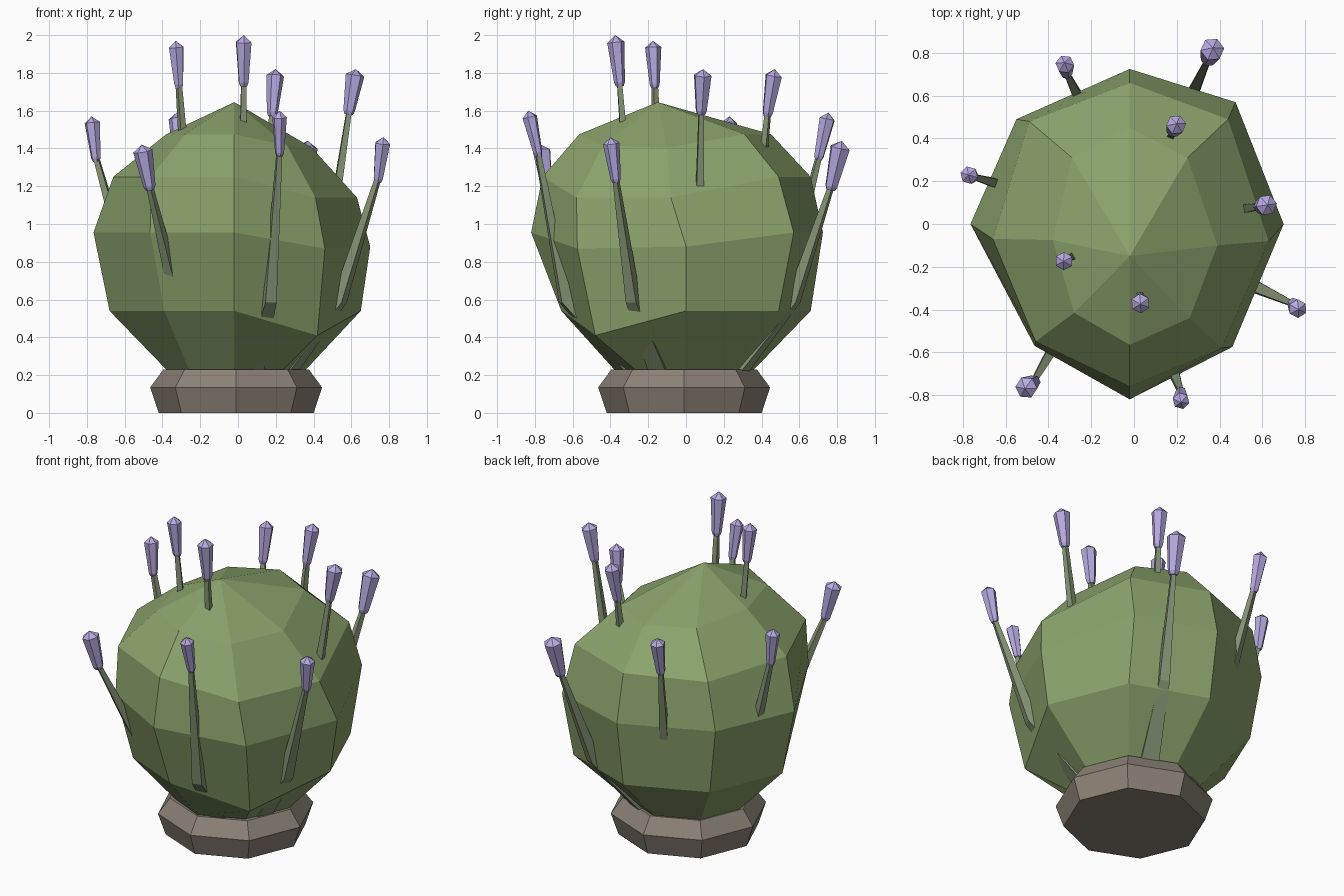
import bpy, math
from mathutils import Vector

if "Cube" in bpy.data.objects:
    bpy.data.objects.remove(bpy.data.objects["Cube"])


def material(name, rgb):
    m = bpy.data.materials.new(name)
    m.diffuse_color = (*rgb, 1)
    m.use_nodes = True
    m.node_tree.nodes["Principled BSDF"].inputs["Base Color"].default_value = m.diffuse_color
    return m


def loft(name, rings, mat, tip=None, foot=None):
    """Skin a stack of equal-sized rings; ends close to a point or a flat cap."""
    n = len(rings[0])
    verts = [tuple(p) for r in rings for p in r]
    faces = [(k * n + i, k * n + (i + 1) % n, (k + 1) * n + (i + 1) % n, (k + 1) * n + i)
             for k in range(len(rings) - 1) for i in range(n)]
    top = (len(rings) - 1) * n
    if tip is None:
        faces.append(tuple(range(top, top + n)))
    else:
        verts.append(tuple(tip))
        faces += [(top + i, top + (i + 1) % n, len(verts) - 1) for i in range(n)]
    if foot is None:
        faces.append(tuple(reversed(range(n))))
    else:
        verts.append(tuple(foot))
        faces += [((i + 1) % n, i, len(verts) - 1) for i in range(n)]
    me = bpy.data.meshes.new(name)
    me.from_pydata(verts, [], faces)
    me.materials.append(mat)
    ob = bpy.data.objects.new(name, me)
    bpy.context.collection.objects.link(ob)
    return ob


def ring(c, r, n, axis=Vector((0, 0, 1)), turn=0.0):
    """Regular polygon around a point, square to an axis."""
    q = Vector((0, 0, 1)).rotation_difference(axis)
    return [Vector(c) + q @ Vector((r * math.cos(turn + math.tau * i / n),
                                    r * math.sin(turn + math.tau * i / n), 0)) for i in range(n)]


leaf = material("leaf_green", (0.26, 0.37, 0.15))
stalk = material("stem_green", (0.24, 0.30, 0.18))
bloom = material("lavender", (0.48, 0.40, 0.76))
clay = material("pot_brown", (0.26, 0.22, 0.18))

# Pot: eight-sided flared dish
loft("pot", [ring((-0.01, -0.01, z), r, 8) for z, r in ((0, 0.41), (0.135, 0.455), (0.23, 0.385))], clay)

# Bush: lumpy eight-sided ball, rings run from right counter-clockwise,
# with a sag on the right and front-right corners
bush_rings = [
    (0.23, 0.0, 0.0, [(.36, 0), (.25, .25), (-.02, .36), (-.28, .25),
                      (-.38, 0), (-.26, -.27), (-.02, -.38), (.24, -.27)]),
    (0.54, 0.0, 0.13, [(.65, 0), (.45, .49), (-.02, .66), (-.49, .46),
                       (-.68, 0), (-.39, -.50), (-.02, -.66), (.42, -.48)]),
    (0.955, .075, .085, [(.70, 0), (.475, .57), (-.02, .725), (-.55, .49),
                         (-.765, 0), (-.465, -.57), (-.02, -.82), (.46, -.575)]),
    (1.25, 0.11, 0.11, [(.63, -.08), (.44, .49), (-.02, .66), (-.49, .48),
                        (-.66, -.07), (-.46, -.55), (-.02, -.76), (.41, -.58)]),
    (1.475, .07, .06, [(.39, -.10), (.25, .31), (-.02, .45), (-.29, .31),
                       (-.38, -.075), (-.28, -.415), (-.02, -.565), (.26, -.44)]),
]
loft("bush", [[(x, y, z - (sag_r if i == 0 else sag_fr if i == 7 else 0))
               for i, (x, y) in enumerate(pts)] for z, sag_r, sag_fr, pts in bush_rings],
     leaf, tip=(-0.02, -0.15, 1.645), foot=(-0.02, -0.02, 0.12))

# Flower stalks: head tip, head foot, head radius, outward bend of the stem
flowers = [
    ((-.33, -.175, 1.97), (-.312, -.165, 1.72), .043, .70),
    ((.03, -.375, 2.00), (.03, -.35, 1.73), .046, .70),
    ((.20, .47, 1.82), (.18, .43, 1.57), .047, .70),
    ((.625, .09, 1.82), (.585, .08, 1.58), .050, .70),
    ((.77, -.40, 1.46), (.74, -.37, 1.22), .044, .70),
    ((.22, -.835, 1.60), (.22, -.78, 1.36), .040, .765),
    ((-.51, -.77, 1.42), (-.465, -.735, 1.18), .052, .63),
    ((-.775, .23, 1.57), (-.75, .22, 1.33), .042, .70),
    ((-.325, .755, 1.59), (-.315, .70, 1.34), .044, .68),
    ((.37, .825, 1.44), (.345, .765, 1.18), .056, .69),
]
for k, (tip, foot, r, bend) in enumerate(flowers, 1):
    tip, foot = Vector(tip), Vector(foot)
    axis = (tip - foot).normalized()
    turn = math.atan2(tip.y, tip.x)
    # Stem: tapered square prism leaving the pot, bending upward
    base = Vector((tip.x * 0.22, tip.y * 0.22, 0.14))
    mid = Vector((tip.x * bend, tip.y * bend, 0.60))
    end = foot + axis * 0.03
    lower, upper = (mid - base).normalized(), (end - mid).normalized()
    loft(f"stem_{k}", [ring(base, .085, 4, lower, turn + math.pi / 4),
                       ring(mid, .043, 4, (lower + upper).normalized(), turn + math.pi / 4),
                       ring(end, .018, 4, upper, turn + math.pi / 4)], stalk)
    # Flower head: six-sided wedge with a low pointed cap
    loft(f"flower_head_{k}", [ring(foot, r * .45, 6, axis, turn),
                              ring(foot + axis * .02, r * .62, 6, axis, turn),
                              ring(foot.lerp(tip, .86), r, 6, axis, turn)], bloom, tip=tip)
